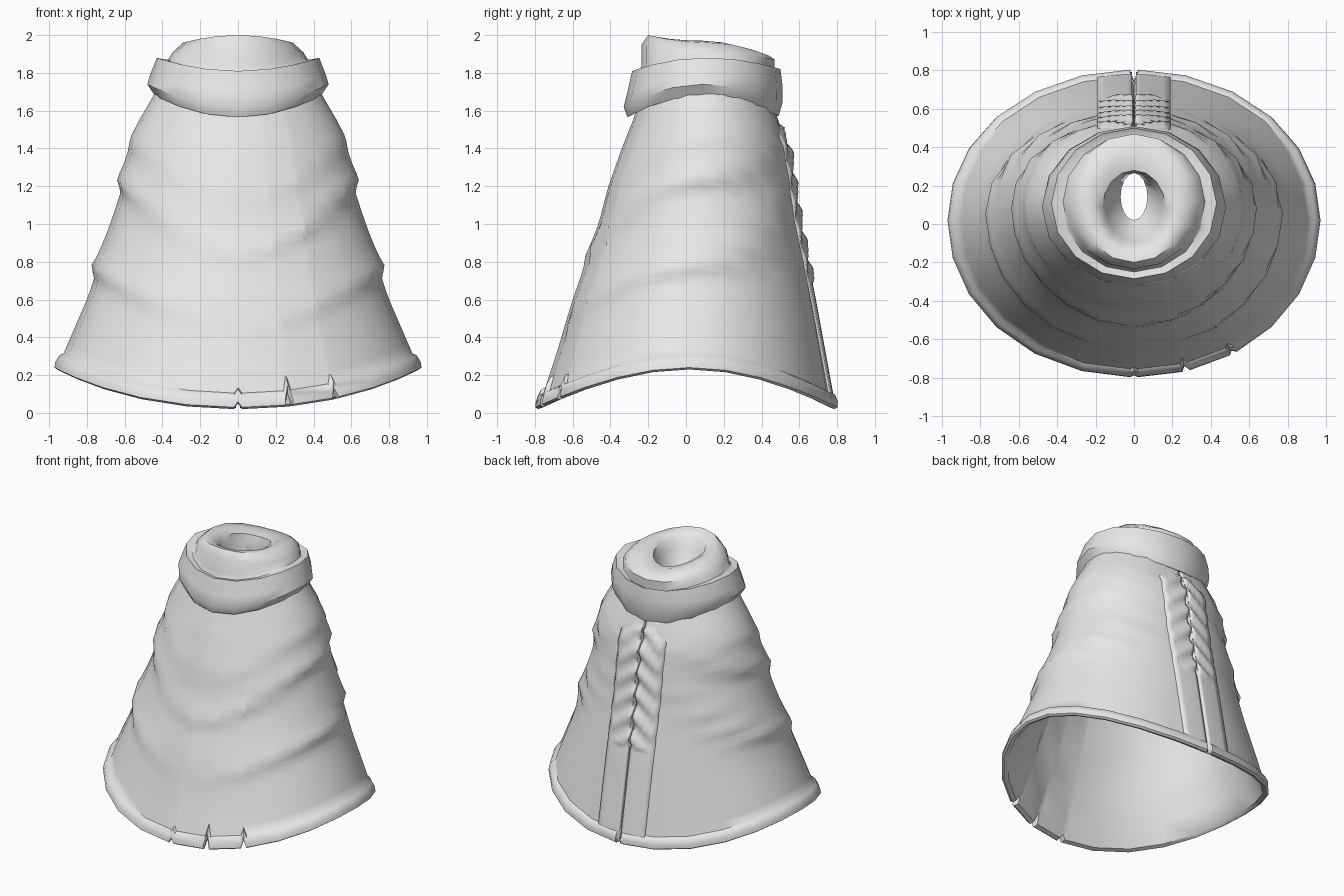
import bpy, bmesh, math
from math import sin, cos, pi, exp, sqrt

old = bpy.data.objects.get("Cube")
if old:
    bpy.data.objects.remove(old)

cloth = bpy.data.materials.new("light_grey_cloth")
cloth.use_nodes = True
cloth.diffuse_color = (0.8, 0.8, 0.8, 1)
cloth.node_tree.nodes["Principled BSDF"].inputs["Base Color"].default_value = (0.8, 0.8, 0.8, 1)

# Cloak outline by height: z, half width, front y, back y
OUTLINE = [(0.0, 1.05, -0.79, 0.79), (0.3, 0.93, -0.69, 0.735), (0.6, 0.80, -0.60, 0.68),
           (0.8, 0.73, -0.53, 0.64), (1.0, 0.67, -0.46, 0.60), (1.2, 0.61, -0.41, 0.57),
           (1.4, 0.565, -0.34, 0.54), (1.55, 0.51, -0.28, 0.48), (1.8, 0.38, -0.20, 0.40)]
SIDES = 24
NOTCHES = {0: 0.03, 1: 0.08, 2: 0.05, SIDES // 2: 0.04}


def outline(z):
    z = min(max(z, 0), 1.8)
    for a, b in zip(OUTLINE, OUTLINE[1:]):
        if z <= b[0]:
            f = (z - a[0]) / (b[0] - a[0])
            return [p + (q - p) * f for p, q in zip(a[1:], b[1:])]


def hem_height(c):
    return 0.23 - 0.21 * c * c


def fold(a, z):
    """Draped folds: cloth swells above each edge and tucks in below it."""
    s, c = abs(sin(a)), cos(a)
    total = 0
    for front, side, back, amp_front, amp_side in [(0.83, 1.24, 1.55, 0.014, 0.04),
                                                  (0.45, 0.78, 1.3, 0.0, 0.04),
                                                  (1.1, 1.46, 1.6, 0.0, 0.02)]:
        edge = side + ((front if c > 0 else back) - side) * (1 - s ** 1.5)
        amp = amp_front * (c > 0) * (1 - s) + amp_side * s
        d = z - edge
        if d > 0:
            total += amp * exp(-d / 0.13)
        elif d > -0.07:
            total += amp * (1 + d / 0.07)
    return total


def finish(name, bm):
    bmesh.ops.recalc_face_normals(bm, faces=bm.faces)
    mesh = bpy.data.meshes.new(name)
    bm.to_mesh(mesh)
    bm.free()
    mesh.materials.append(cloth)
    obj = bpy.data.objects.new(name, mesh)
    bpy.context.collection.objects.link(obj)
    bpy.ops.object.select_all(action="DESELECT")
    obj.select_set(True)
    bpy.context.view_layer.objects.active = obj
    bpy.ops.object.shade_smooth_by_angle(angle=math.radians(45))
    return obj


def loft(name, rows, around, loop):
    """Skin rows of points; rows wrap around and may also close into a loop."""
    bm = bmesh.new()
    grid = [[bm.verts.new(p) for p in row] for row in rows]
    pairs = list(zip(grid, grid[1:])) + ([(grid[-1], grid[0])] if loop else [])
    for low, high in pairs:
        n = len(low)
        for i in range(n if around else n - 1):
            j = (i + 1) % n
            bm.faces.new((low[i], low[j], high[j], high[i]))
    return finish(name, bm)


# Cloak body with turned hem, hem notches and an inner skin
columns = []
for i in range(SIDES):
    a = 2 * pi * i / SIDES
    if i in NOTCHES:
        columns += [(a - 0.02, 0), (a, NOTCHES[i]), (a + 0.02, 0)]
    else:
        columns.append((a, 0))


def body_point(a, notch, t, lift, out):
    c = cos(a)
    low = hem_height(c) + notch
    top = 1.75 - 0.1 * c * c
    z = low + (top - low) * t + lift
    rx, front, back = outline(z)
    mid, ry = (front + back) / 2, (back - front) / 2
    out += fold(a, z)
    if c < -0.999 and notch:
        out -= 0.05
    return ((rx + out) * sin(a), mid - (ry + out) * c, z)


STEPS = 44
profile = [(k / STEPS, 0, 0) for k in range(STEPS, 3, -1)]
profile += [(0, 0.085, 0), (0, 0.075, 0.018), (0, 0.04, 0.025), (0, 0.01, 0.018),
            (0, 0, 0), (0, 0.01, -0.025)]
profile += [(k / STEPS, 0, -0.035) for k in range(4, STEPS + 1, 4)]
rows = [[body_point(a, n, *p) for a, n in columns] for p in profile]
loft("cloak_body", rows, True, True)

# Back plackets beside the centre slit, gathered in zigzag creases
def placket_point(x, k, steps):
    low = hem_height(sqrt(1 - x * x)) + 0.01
    z = low + (1.58 - low) * k / steps
    rx, front, back = outline(z)
    mid, ry = (front + back) / 2, (back - front) / 2
    y = mid + ry * sqrt(1 - (x / rx) ** 2) + 0.008
    if 0.7 < z < 1.52:
        wave = abs(((z * 6.5 + x * 5) % 1) * 2 - 1) - 0.4
        y += 0.04 * wave * (1 - x / 0.2) ** 0.5
    return (x, y, z)


for side, name in ((1, "left_placket"), (-1, "right_placket")):
    strip = [[placket_point(x, k, 90) for x in (0.01, 0.03, 0.07, 0.11, 0.15, 0.19)]
             for k in range(91)]
    strip = [[(x * side, y, z) for x, y, z in row] for row in strip]
    panel = loft(name, strip, False, False)
    thick = panel.modifiers.new("thickness", "SOLIDIFY")
    thick.thickness = 0.025
    thick.offset = -1 if panel.data.polygons[0].normal.y > 0 else 1

# Collar: half width, front y, back y, then height at front, side, back
COLLAR = [(0.40, -0.24, 0.44, 1.60, 1.70, 1.59), (0.44, -0.31, 0.49, 1.565, 1.68, 1.57),
          (0.48, -0.33, 0.51, 1.62, 1.74, 1.64), (0.465, -0.31, 0.51, 1.70, 1.79, 1.74),
          (0.43, -0.285, 0.50, 1.81, 1.88, 1.82), (0.38, -0.25, 0.47, 1.80, 1.87, 1.80),
          (0.37, -0.235, 0.465, 1.84, 1.87, 1.80), (0.345, -0.235, 0.47, 1.95, 1.91, 1.87),
          (0.29, -0.20, 0.44, 2.0, 1.96, 1.89), (0.22, -0.16, 0.35, 1.99, 1.97, 1.91),
          (0.165, -0.12, 0.28, 1.96, 1.94, 1.90), (0.15, -0.09, 0.27, 1.89, 1.88, 1.86),
          (0.07, 0.02, 0.265, 1.75, 1.75, 1.75), (0.12, -0.03, 0.29, 1.70, 1.71, 1.69)]


def collar_point(a, ring):
    rx, front, back, zf, zs, zb = ring
    c = cos(a)
    z = zs + ((zf if c > 0 else zb) - zs) * c * c
    return (rx * sin(a), (front + back) / 2 - (back - front) / 2 * c, z)


rows = [[collar_point(2 * pi * i / 16, ring) for i in range(16)] for ring in COLLAR]
loft("rolled_collar", rows, True, True)
